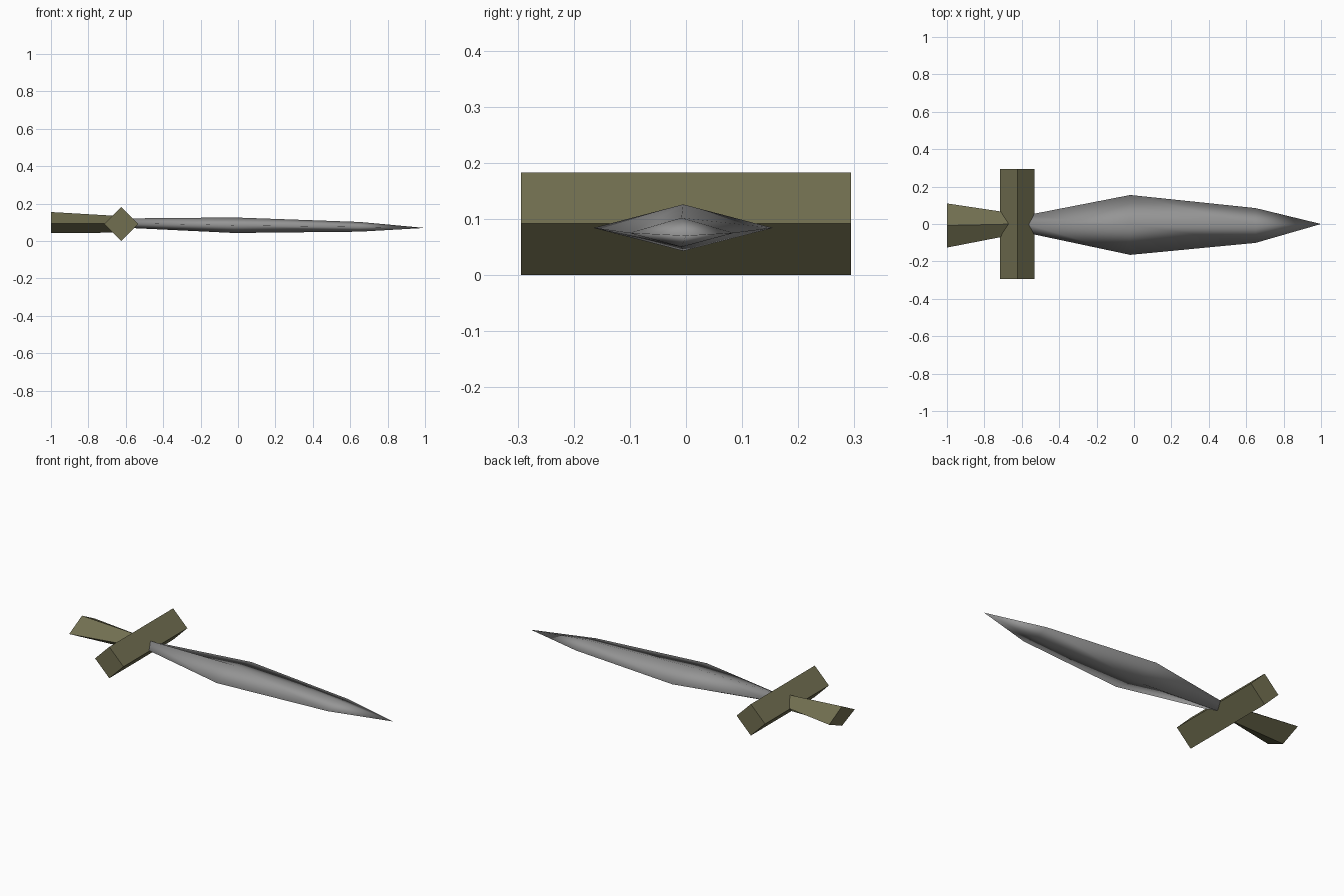
import bpy, bmesh, math

if "Cube" in bpy.data.objects:
    bpy.data.objects.remove(bpy.data.objects["Cube"])


def material(name, rgb):
    m = bpy.data.materials.new(name)
    m.diffuse_color = (*rgb, 1)
    m.use_nodes = True
    m.node_tree.nodes["Principled BSDF"].inputs["Base Color"].default_value = m.diffuse_color
    return m


steel = material("steel grey", (0.3, 0.3, 0.3))
olive = material("olive brown", (0.165, 0.157, 0.08))


def diamond_loft(name, sections, mat, tip=None, smooth=False):
    """Skin diamond sections (x, y centre, half width, z low, z mid, z high) along x."""
    bm = bmesh.new()
    rings = []
    for x, yc, w, lo, mid, hi in sections:
        pts = [(yc + w, mid), (yc, hi), (yc - w, mid), (yc, lo)]
        rings.append([bm.verts.new((x, y, z)) for y, z in pts])
    for a, b in zip(rings, rings[1:]):
        for i in range(4):
            j = (i + 1) % 4
            bm.faces.new((a[i], a[j], b[j], b[i]))
    bm.faces.new(rings[0])
    if tip:
        end = bm.verts.new(tip)
        for i in range(4):
            bm.faces.new((rings[-1][i], rings[-1][(i + 1) % 4], end))
    else:
        bm.faces.new(rings[-1])
    bmesh.ops.recalc_face_normals(bm, faces=bm.faces)
    for f in bm.faces:
        f.smooth = smooth
    me = bpy.data.meshes.new(name)
    bm.to_mesh(me)
    bm.free()
    me.materials.append(mat)
    ob = bpy.data.objects.new(name, me)
    bpy.context.collection.objects.link(ob)
    return ob


# Blade: swelling diamond section ending in a point
diamond_loft("blade", [
    (-0.58, 0.0, 0.046, 0.07, 0.095, 0.121),
    (-0.02, -0.005, 0.16, 0.043, 0.084, 0.126),
    (0.65, -0.008, 0.093, 0.05, 0.075, 0.102),
], steel, tip=(1.0, 0.0, 0.07), smooth=True)

# Handle: flares toward the flat pommel end
diamond_loft("handle", [
    (-1.0, -0.008, 0.118, 0.042, 0.093, 0.155),
    (-0.64, 0.0, 0.056, 0.045, 0.094, 0.134),
], olive)

# Crossguard: square bar standing on its edge
bpy.ops.mesh.primitive_cube_add(size=1, location=(-0.624, 0, 0.0915),
                                rotation=(0, math.radians(45), 0))
guard = bpy.context.object
guard.name = "crossguard"
guard.scale = (0.1294, 0.588, 0.1294)
guard.data.materials.append(olive)
